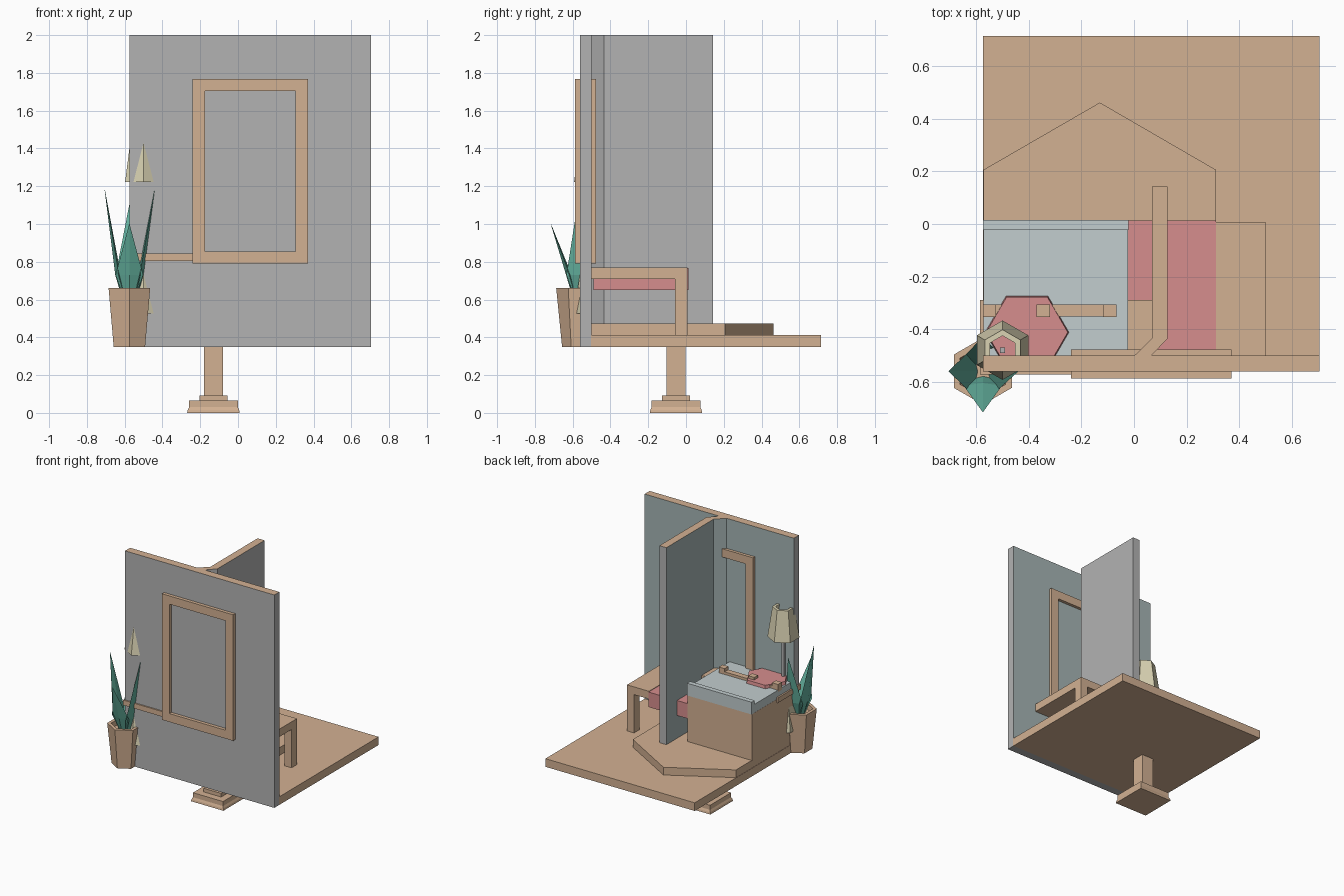
import bpy
import bmesh
from math import sin, cos, pi
from mathutils import Vector

if "Cube" in bpy.data.objects:
    bpy.data.objects.remove(bpy.data.objects["Cube"])


def material(name, r, g, b):
    m = bpy.data.materials.new(name)
    m.diffuse_color = (r, g, b, 1)
    m.use_nodes = True
    m.node_tree.nodes["Principled BSDF"].inputs["Base Color"].default_value = m.diffuse_color
    return m


wood = material("wood", 0.65, 0.44, 0.29)
teal = material("wall_paint", 0.38, 0.46, 0.46)
blue = material("blanket_blue", 0.54, 0.61, 0.62)
red = material("cushion_red", 0.67, 0.27, 0.27)
cream = material("shade_cream", 0.70, 0.65, 0.45)
green = material("leaf_green", 0.13, 0.45, 0.35)
grey = material("plain_grey", 0.45, 0.45, 0.45)


def loft(name, rings, mat=None, closed=False):
    """Skin a stack of equal-length rings; cap the ends or close into a loop."""
    bm = bmesh.new()
    vs = [[bm.verts.new(p) for p in ring] for ring in rings]
    n = len(vs[0])
    pairs = list(zip(vs, vs[1:]))
    if closed:
        pairs.append((vs[-1], vs[0]))
    for a, b in pairs:
        for i in range(n):
            j = (i + 1) % n
            bm.faces.new((a[i], a[j], b[j], b[i]))
    if not closed:
        bm.faces.new(vs[0][::-1])
        bm.faces.new(vs[-1])
    bmesh.ops.recalc_face_normals(bm, faces=bm.faces)
    me = bpy.data.meshes.new(name)
    bm.to_mesh(me)
    bm.free()
    ob = bpy.data.objects.new(name, me)
    bpy.context.collection.objects.link(ob)
    if mat:
        me.materials.append(mat)
    return ob


def prism(name, pts, z0, z1, mat=None):
    return loft(name, [[(x, y, z) for x, y in pts] for z in (z0, z1)], mat)


def box(name, x0, x1, y0, y1, z0, z1, mat=None):
    return prism(name, [(x0, y0), (x1, y0), (x1, y1), (x0, y1)], z0, z1, mat)


def ngon(cx, cy, r, z, n=6, turn=pi / 2):
    return [(cx + r * cos(turn + 2 * pi * i / n),
             cy + r * sin(turn + 2 * pi * i / n), z) for i in range(n)]


def square(cx, cy, h, z):
    return ngon(cx, cy, h * 2 ** 0.5, z, 4, pi / 4)


def paint_wall(ob, painted):
    """Wood edges, painted room side, plain grey elsewhere."""
    for m in (grey, wood, teal):
        ob.data.materials.append(m)
    for p in ob.data.polygons:
        if p.normal.dot(Vector(painted)) > 0.5:
            p.material_index = 2
        elif p.normal.z > 0.5:
            p.material_index = 1


# Stand
CX, CY = -0.13, -0.053
loft("stand_foot", [square(CX, CY, h, z) for h, z in
                    ((0.139, 0), (0.136, 0.015), (0.129, 0.03), (0.129, 0.065))], wood)
box("stand_collar", CX - .075, CX + .075, CY - .075, CY + .075, 0.065, 0.093, wood)
box("stand_post", CX - .05, CX + .05, CY - .05, CY + .05, 0.09, 0.36, wood)

# Floor and raised platform
box("floor", -0.575, 0.705, -0.503, 0.715, 0.35, 0.413, wood)
prism("platform", [(-0.573, -0.502), (0.312, -0.502), (0.312, 0.206),
                   (-0.13, 0.462), (-0.573, 0.206)], 0.41, 0.473, wood)

# Walls
paint_wall(box("front_wall", -0.575, 0.705, -0.562, -0.5, 0.35, 2.0), (0, 1, 0))
paint_wall(prism("divider_wall", [(0.068, 0.143), (0.068, -0.435), (0.0, -0.502),
                                  (0.065, -0.502), (0.128, -0.435), (0.128, 0.143)],
                 0.41, 2.0), (-1, 0, 0))

# Window frame through the wall
outer = [(-0.24, 0.79), (0.37, 0.79), (0.37, 1.767), (-0.24, 1.767)]
inner = [(-0.175, 0.855), (0.305, 0.855), (0.305, 1.703), (-0.175, 1.703)]
loft("window_frame", [[(x, y, z) for x, z in pts] for pts, y in
                      ((outer, -0.588), (outer, -0.477), (inner, -0.477), (inner, -0.588))],
     wood, closed=True)

# Bed
box("bed_body", -0.574, -0.022, -0.5, 0.014, 0.47, 0.83, wood)
box("bed_blanket", -0.573, -0.022, -0.5, -0.02, 0.83, 0.895, blue)
box("bed_blanket_lip", -0.574, -0.02, -0.022, 0.016, 0.83, 0.925, blue)
box("bed_shelf", -0.585, 0.07, -0.572, -0.29, 0.805, 0.845, wood)
box("bed_rail", -0.574, -0.066, -0.352, -0.307, 0.88, 0.915, wood)
for i, x in enumerate((-0.574, -0.37, -0.117)):
    box(f"rail_post_{i}", x, x + 0.05, -0.353, -0.306, 0.88, 0.94, wood)
loft("round_cushion", [ngon(-0.407, -0.412, r, z, 6, 0) for r, z in
                       ((0.162, 0.88), (0.155, 0.92))], red)

# Seat cushion and side table
box("seat_cushion", -0.022, 0.312, -0.49, 0.013, 0.65, 0.766, red)
box("table_top", 0.312, 0.5, -0.502, 0.008, 0.71, 0.77, wood)
box("table_leg", 0.44, 0.5, -0.058, 0.008, 0.41, 0.71, wood)

# Lamp: matching shade and foot on one pole
LX, LY = -0.5, -0.48
for name, z in (("lamp_foot", 0.525), ("lamp_shade", 1.222)):
    loft(name, [ngon(LX, LY, r, h) for r, h in
                ((0.113, z), (0.078, z + 0.235), (0.055, z + 0.235), (0.092, z))],
         cream, closed=True)
box("lamp_pole", LX - .01, LX + .01, LY - .01, LY + .01, 0.53, 1.35, grey)

# Potted plant
PX, PY = -0.575, -0.56
loft("plant_pot", [ngon(PX, PY, r, z) for r, z in
                   ((0.096, 0.35), (0.127, 0.66), (0.1, 0.66), (0.095, 0.62))], wood)
leaves = ((-pi / 2, 0.155, 1.0), (pi, 0.13, 1.18), (0, 0.135, 1.19), (pi / 2, 0.13, 1.1))
for i, (a, reach, top) in enumerate(leaves):
    d, s = Vector((cos(a), sin(a), 0)), Vector((-sin(a), cos(a), 0))
    rings = []
    for r, z, w, t in ((0.025, 0.61, 0.03, 0.015), (0.055, 0.73, 0.073, 0.02),
                       (reach, top, 0.001, 0.001)):
        c = Vector((PX, PY, z)) + d * r
        rings.append([c + s * w, c + d * t, c - s * w, c - d * t * 0.5])
    loft(f"leaf_{i}", rings, green)
